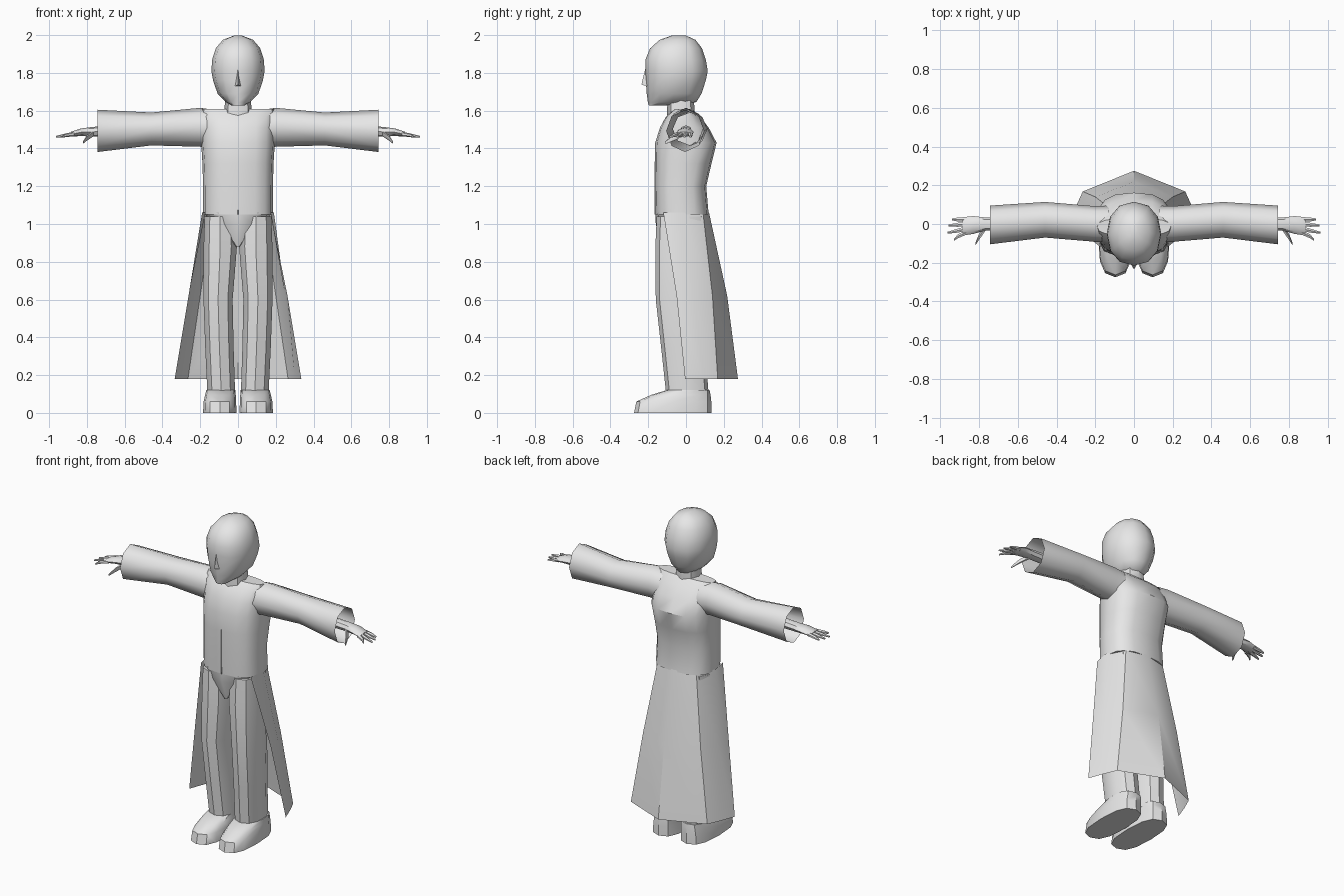
import bpy, bmesh, math

grey = bpy.data.materials.new("plain_grey")
grey.diffuse_color = (0.8, 0.8, 0.8, 1)


def spow(v, p):
    return math.copysign(abs(v) ** p, v)


def oval(n, power):
    """Unit rounded outline, starting at the -second axis (front or bottom)."""
    out = []
    for i in range(n):
        a = 2 * math.pi * i / n - math.pi / 2
        out.append((spow(math.cos(a), power), spow(math.sin(a), power)))
    return out


def loft(name, rows, closed=True, caps=True, angle=40):
    """Skin a list of equal-length point rows."""
    bm = bmesh.new()
    rings = [[bm.verts.new(p) for p in row] for row in rows]
    n = len(rings[0])
    for a, b in zip(rings, rings[1:]):
        for i in range(n if closed else n - 1):
            j = (i + 1) % n
            bm.faces.new((a[i], a[j], b[j], b[i]))
    if caps:
        bm.faces.new(rings[0][::-1])
        bm.faces.new(rings[-1])
    bmesh.ops.recalc_face_normals(bm, faces=bm.faces)
    me = bpy.data.meshes.new(name)
    bm.to_mesh(me)
    bm.free()
    me.materials.append(grey)
    ob = bpy.data.objects.new(name, me)
    bpy.context.collection.objects.link(ob)
    bpy.ops.object.select_all(action='DESELECT')
    ob.select_set(True)
    bpy.context.view_layer.objects.active = ob
    bpy.ops.object.shade_smooth_by_angle(angle=math.radians(angle))
    return ob


def upright(rows, n=12, power=0.85):
    """Horizontal rings from (z, x_min, x_max, y_front, y_back)."""
    return [[((x0 + x1) / 2 + u * (x1 - x0) / 2, (y0 + y1) / 2 + v * (y1 - y0) / 2, z)
             for u, v in oval(n, power)] for z, x0, x1, y0, y1 in rows]


def sideways(rows, s, n=8, power=1.0):
    """Rings across x from (x, y, z, half_y, half_z), on side s."""
    return [[(s * x, y + u * ry, z + v * rz) for u, v in oval(n, power)]
            for x, y, z, ry, rz in rows]


def sym(rows):
    return [(z, -w, w, y0, y1) for z, w, y0, y1 in rows]


# Coat body, tapering to the crotch below the hem
loft("coat_body", upright(sym([
    (1.05, 0.185, -0.162, 0.12), (1.2, 0.185, -0.165, 0.107),
    (1.32, 0.188, -0.165, 0.135), (1.43, 0.195, -0.163, 0.162),
    (1.51, 0.195, -0.138, 0.12), (1.57, 0.195, -0.105, 0.075),
    (1.61, 0.19, -0.06, 0.03)]), 16, 0.75))
loft("pelvis", upright(sym([
    (1.06, 0.18, -0.162, 0.11), (1.0, 0.135, -0.16, 0.105),
    (0.88, 0.012, -0.13, 0.08)]), 12, 0.75))

# Neck
loft("neck", upright(sym([
    (1.55, 0.08, -0.10, 0.04), (1.61, 0.072, -0.10, 0.045),
    (1.69, 0.065, -0.095, 0.04)]), 8, 0.9))

# Head
loft("head", upright(sym([
    (1.628, 0.035, -0.197, -0.10), (1.645, 0.065, -0.202, 0.055),
    (1.69, 0.108, -0.208, 0.082), (1.76, 0.132, -0.213, 0.105),
    (1.81, 0.141, -0.215, 0.115), (1.87, 0.137, -0.215, 0.105),
    (1.93, 0.118, -0.19, 0.085), (1.975, 0.08, -0.14, 0.05),
    (1.998, 0.02, -0.075, 0.0)]), 12, 0.92), angle=55)
loft("nose", [[(-0.024, -0.19, 1.725), (0, -0.236, 1.738), (0.024, -0.19, 1.725)],
              [(-0.008, -0.19, 1.82), (0, -0.216, 1.82), (0.008, -0.19, 1.82)]])

# Long coat tails: an open sheet wrapped around the sides and back
tails = []
for z, half in [
        (1.06, [(0.172, -0.12), (0.19, -0.02), (0.135, 0.09), (0, 0.122)]),
        (0.62, [(0.262, -0.05), (0.25, 0.04), (0.20, 0.14), (0, 0.218)]),
        (0.18, [(0.335, -0.005), (0.30, 0.09), (0.265, 0.168), (0, 0.275)])]:
    tails.append([(x, y, z) for x, y in half] + [(-x, y, z) for x, y in half[-2::-1]])
loft("coat_tails", tails, closed=False, caps=False)

# Closed front seam, a thin raised strip
loft("front_seam", [[(-0.002, -0.16, z), (0, -0.167, z), (0.002, -0.16, z)]
                    for z in (1.05, 1.33)])

for s, side in ((1, "left"), (-1, "right")):
    # Trouser leg
    leg = upright([
        (1.04, 0.01, 0.18, -0.155, 0.10), (0.88, 0.002, 0.186, -0.162, 0.10),
        (0.6, 0.025, 0.186, -0.16, 0.085), (0.35, 0.02, 0.177, -0.132, 0.10),
        (0.10, 0.012, 0.165, -0.105, 0.12)], 10, 0.85)
    loft(side + "_leg", [[(s * x, y, z) for x, y, z in r] for r in leg])

    # Shoe
    shoe = upright([
        (0, 0.008, 0.185, -0.275, 0.135), (0.06, 0.010, 0.182, -0.263, 0.134),
        (0.095, 0.012, 0.174, -0.185, 0.13), (0.12, 0.014, 0.168, -0.105, 0.125)], 12, 0.75)
    loft(side + "_shoe", [[(s * x, y, z) for x, y, z in r] for r in shoe])

    # Wide open sleeve
    loft(side + "_sleeve", sideways([
        (0.13, 0.0, 1.505, 0.095, 0.10), (0.20, 0.0, 1.512, 0.092, 0.103),
        (0.46, 0.022, 1.503, 0.092, 0.087), (0.745, -0.005, 1.493, 0.10, 0.112)], s),
        caps=False, angle=50)

    # Palm, fingers and thumb
    loft(side + "_palm", sideways([
        (0.66, 0.0, 1.492, 0.032, 0.03), (0.77, 0.0, 1.488, 0.034, 0.026),
        (0.83, -0.005, 1.486, 0.046, 0.02), (0.885, -0.012, 1.475, 0.047, 0.013)], s))
    for i, (y0, x1, y1) in enumerate([(0.022, 0.94, 0.024), (0.0, 0.958, -0.008),
                                      (-0.023, 0.963, -0.045), (-0.044, 0.93, -0.082)]):
        loft(f"{side}_finger_{i + 1}", sideways([
            (0.865, y0, 1.477, 0.013, 0.012), (0.91, (y0 + y1) / 2, 1.47, 0.012, 0.010),
            (x1, y1, 1.462, 0.006, 0.005)], s, 6))
    loft(side + "_thumb", sideways([
        (0.765, -0.015, 1.48, 0.018, 0.016), (0.80, -0.065, 1.455, 0.019, 0.014),
        (0.82, -0.105, 1.432, 0.008, 0.007)], s, 6))
